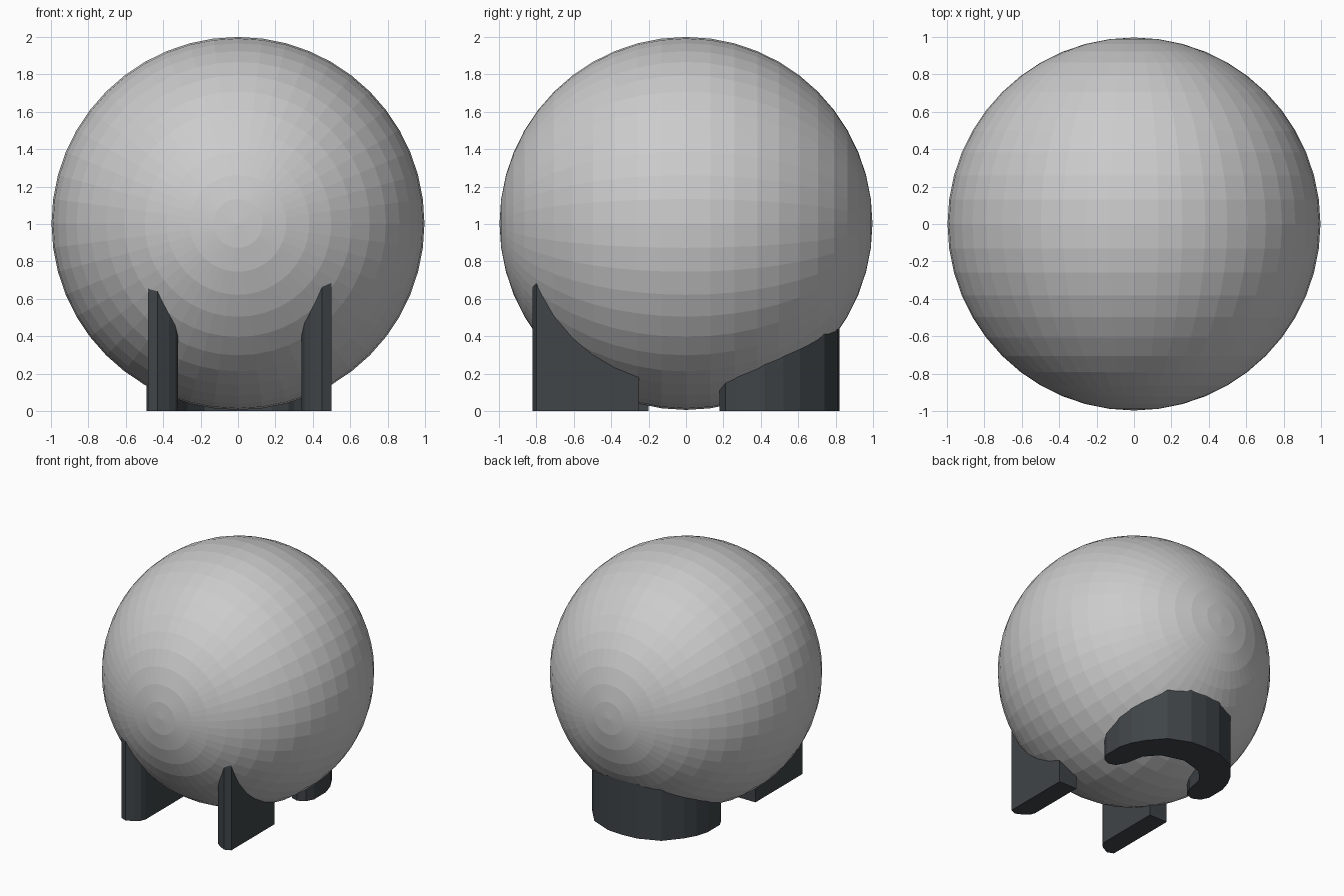
import bpy
import bmesh
import math

cube = bpy.data.objects.get("Cube")
if cube:
    bpy.data.objects.remove(cube, do_unlink=True)

dark = bpy.data.materials.new("dark_stand")
dark.use_nodes = True
dark.diffuse_color = (0.05, 0.058, 0.065, 1)
dark.node_tree.nodes["Principled BSDF"].inputs["Base Color"].default_value = dark.diffuse_color

# Faceted ball with its poles facing front and back
bpy.ops.mesh.primitive_uv_sphere_add(segments=48, ring_count=24, radius=0.997,
                                     location=(0, 0, 1.003),
                                     rotation=(math.pi / 2, 0, 0))
ball = bpy.context.object
ball.name = "ball"


def support(name, outline, height):
    """Extrude a floor outline upward and trim it to the ball."""
    bm = bmesh.new()
    base = bm.faces.new([bm.verts.new((x, y, 0)) for x, y in outline])
    top = bmesh.ops.extrude_face_region(bm, geom=[base])["geom"]
    verts = [v for v in top if isinstance(v, bmesh.types.BMVert)]
    bmesh.ops.translate(bm, verts=verts, vec=(0, 0, height))
    bmesh.ops.recalc_face_normals(bm, faces=bm.faces)
    mesh = bpy.data.meshes.new(name)
    bm.to_mesh(mesh)
    bm.free()
    mesh.materials.append(dark)
    obj = bpy.data.objects.new(name, mesh)
    bpy.context.collection.objects.link(obj)
    trim = obj.modifiers.new("trim_to_ball", 'BOOLEAN')
    trim.operation = 'DIFFERENCE'
    trim.solver = 'EXACT'
    trim.object = ball
    return obj


# Two upright front plates with rounded leading edges
plate = [(0.08, -0.25), (0.08, -0.80), (0.03, -0.82), (-0.03, -0.79),
         (-0.065, -0.76), (-0.08, -0.72), (-0.08, -0.25)]
support("left_front_plate", [(0.42 + x, y) for x, y in plate], 0.75)
right_plate = [(-0.40 - x, -0.20 if y == -0.25 else y) for x, y in plate]
support("right_front_plate", right_plate, 0.75)

# Horseshoe back support, opening toward the front
half = [(0.13, 0.81), (0.30, 0.74), (0.41, 0.61), (0.46, 0.52), (0.49, 0.42),
        (0.49, 0.27), (0.46, 0.21), (0.40, 0.18), (0.34, 0.20), (0.30, 0.27),
        (0.27, 0.42), (0.18, 0.52)]
horseshoe = [(0, 0.82)] + half + [(0, 0.57)] + [(-x, y) for x, y in reversed(half)]
support("back_support", horseshoe, 0.6)
